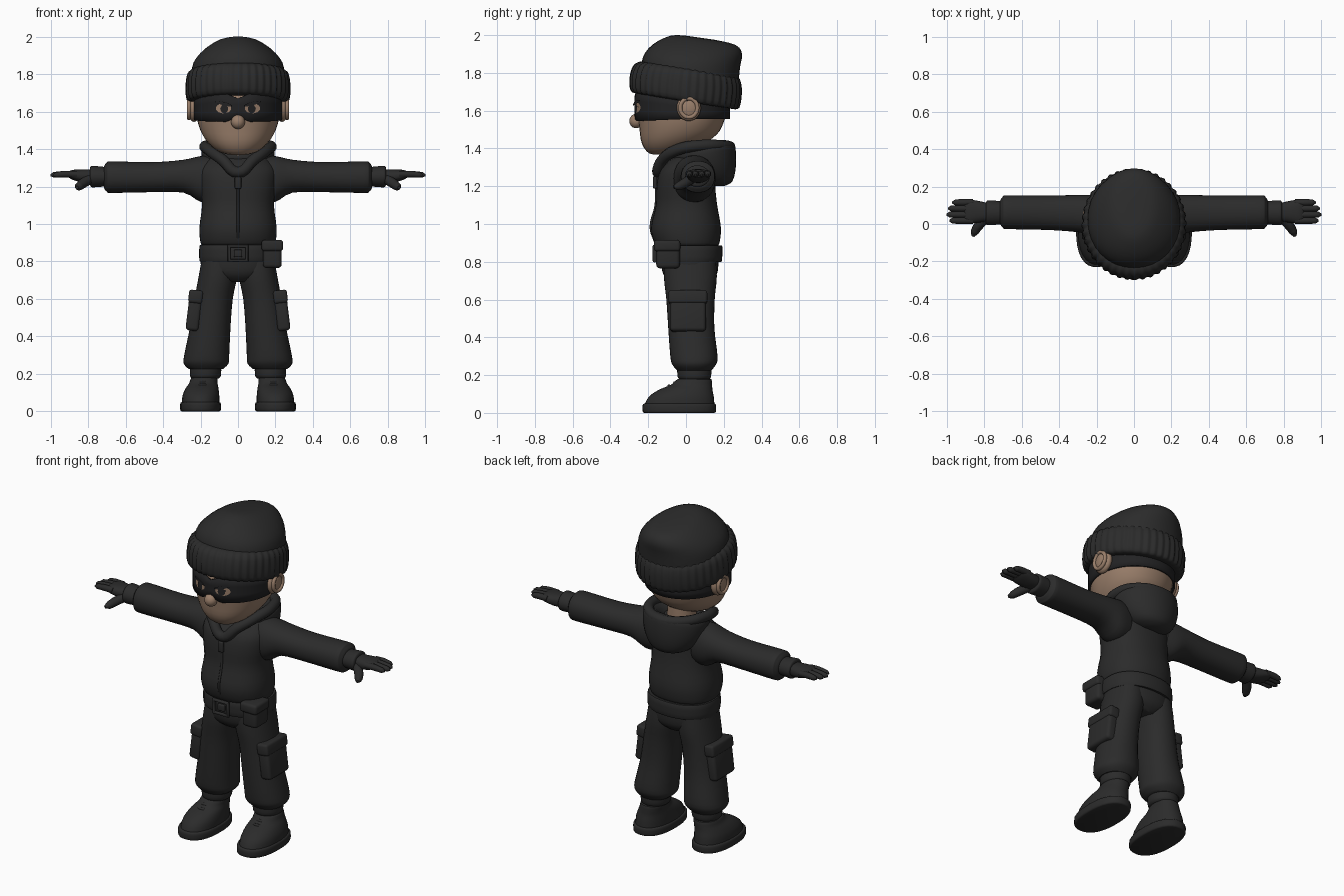
import bpy, bmesh
from math import sin, cos, pi, radians, sqrt
from mathutils import Vector, Matrix

cube = bpy.data.objects.get("Cube")
if cube:
    bpy.data.objects.remove(cube, do_unlink=True)


def material(name, rgb):
    m = bpy.data.materials.new(name)
    m.use_nodes = True
    m.diffuse_color = (*rgb, 1)
    bsdf = m.node_tree.nodes["Principled BSDF"]
    bsdf.inputs["Base Color"].default_value = (*rgb, 1)
    bsdf.inputs["Roughness"].default_value = 0.8
    return m


CLOTH = material("charcoal cloth", (0.024, 0.024, 0.024))
BLACK = material("mask black", (0.016, 0.016, 0.017))
SKIN = material("skin", (0.32, 0.21, 0.145))


def finish(ob, mat, mirror=False, angle=40):
    ob.data.materials.clear()
    ob.data.materials.append(mat)
    bpy.ops.object.select_all(action='DESELECT')
    ob.select_set(True)
    bpy.context.view_layer.objects.active = ob
    bpy.ops.object.shade_smooth_by_angle(angle=radians(angle))
    if mirror:
        ob.modifiers.new("Mirror", 'MIRROR').use_mirror_merge = False
    return ob


def from_bmesh(name, bm, mat, mirror=False, angle=40):
    bmesh.ops.recalc_face_normals(bm, faces=bm.faces)
    me = bpy.data.meshes.new(name)
    bm.to_mesh(me)
    bm.free()
    ob = bpy.data.objects.new(name, me)
    bpy.context.collection.objects.link(ob)
    return finish(ob, mat, mirror, angle)


def smooth_path(rows, steps=3):
    """Catmull-Rom interpolation through the given section rows."""
    rows = [Vector(r) for r in rows]
    out = []
    for i in range(len(rows) - 1):
        b, c = rows[i], rows[i + 1]
        a, d = rows[max(i - 1, 0)], rows[min(i + 2, len(rows) - 1)]
        for k in range(steps):
            t = k / steps
            out.append(0.5 * (2 * b + (c - a) * t + (2 * a - 5 * b + 4 * c - d) * t * t
                              + (3 * b - a - 3 * c + d) * t ** 3))
    return out + [rows[-1]]


def loft(name, mat, rows, n=32, power=2.0, along_x=False, mirror=False, rib=0.0, steps=3):
    """Skin oval sections: centre u, centre v, height, radius u, radius v, pitch in degrees."""
    bm = bmesh.new()
    rings = []
    for u, v, w, ru, rv, pitch in smooth_path([(*r, 0)[:6] for r in rows], steps):
        ring = []
        for i in range(n):
            a = 2 * pi * i / n
            c, s = cos(a), sin(a)
            k = (abs(c) ** power + abs(s) ** power) ** (-1 / power) + (rib if i % 4 < 2 else -rib)
            p = radians(pitch)
            co = (u + ru * c * k, v + rv * s * k * cos(p), w + rv * s * k * sin(p))
            ring.append(bm.verts.new((co[2], co[0], co[1]) if along_x else co))
        rings.append(ring)
    for lo, hi in zip(rings, rings[1:]):
        for i in range(n):
            j = (i + 1) % n
            bm.faces.new((lo[i], lo[j], hi[j], hi[i]))
    bm.faces.new(rings[0])
    bm.faces.new(rings[-1])
    return from_bmesh(name, bm, mat, mirror)


def box(name, mat, loc, size, bevel=0.015, tilt=0, mirror=False):
    bm = bmesh.new()
    m = Matrix.Translation(loc) @ Matrix.Rotation(radians(tilt), 4, 'Y') @ Matrix.Diagonal((*size, 1))
    bmesh.ops.create_cube(bm, size=1, matrix=m)
    bmesh.ops.bevel(bm, geom=bm.edges[:], offset=bevel, segments=3, profile=0.5, affect='EDGES')
    return from_bmesh(name, bm, mat, mirror)


def ball(name, mat, loc, scale, mirror=False):
    bm = bmesh.new()
    m = Matrix.Translation(loc) @ Matrix.Diagonal((*scale, 1))
    bmesh.ops.create_uvsphere(bm, u_segments=20, v_segments=12, radius=1, matrix=m)
    return from_bmesh(name, bm, mat, mirror)


def tube(name, mat, pts, r, taper=None, cyclic=False, handles='AUTO', mirror=False):
    cu = bpy.data.curves.new(name, 'CURVE')
    cu.dimensions = '3D'
    cu.bevel_depth, cu.bevel_resolution, cu.resolution_u = r, 3, 5
    cu.use_fill_caps = True
    sp = cu.splines.new('BEZIER')
    sp.bezier_points.add(len(pts) - 1)
    for i, (bp, p) in enumerate(zip(sp.bezier_points, pts)):
        bp.co = p
        bp.handle_left_type = bp.handle_right_type = handles
        bp.radius = taper[i] if taper else 1
    sp.use_cyclic_u = cyclic
    ob = bpy.data.objects.new(name, cu)
    bpy.context.collection.objects.link(ob)
    bpy.ops.object.select_all(action='DESELECT')
    ob.select_set(True)
    bpy.context.view_layer.objects.active = ob
    bpy.ops.object.convert(target='MESH')
    return finish(bpy.context.view_layer.objects.active, mat, mirror, 60)


# Head, ears, nose and neck
loft("head", SKIN, [(0, -.07, 1.375, .04, .06, 8), (0, -.055, 1.395, .11, .14, 9),
                    (0, -.035, 1.45, .172, .2, 7), (0, -.025, 1.52, .208, .222, 3),
                    (0, -.02, 1.6, .222, .235), (0, -.01, 1.7, .215, .225), (0, 0, 1.8, .15, .17)], power=2.15)
ball("ear", SKIN, (.235, .015, 1.615), (.034, .064, .07), mirror=True)
tube("ear_rim", SKIN, [(.262, .015 + .045 * cos(a * pi / 4), 1.615 + .05 * sin(a * pi / 4))
                       for a in range(8)], .011, cyclic=True, mirror=True)
ball("nose", SKIN, (0, -.264, 1.545), (.037, .036, .038))
loft("neck", SKIN, [(0, .04, 1.28, .085, .085), (0, .04, 1.47, .08, .08)])

# Eye mask: a band round the head that dips at the brow and narrows behind
MX, MY, MC = .23, .247, -.02
bm = bmesh.new()
cols = []
for i in range(64):
    a = 2 * pi * i / 64
    x, y = MX * sin(a), -MY * cos(a)
    front = max(0, cos(a))
    low = 1.555 + .03 * max(0, 1 - abs(x) / .06) * (front > 0) - .01 * front
    high = 1.66 + .045 * front - .035 * max(0, 1 - abs(x) / .08) * (front > 0)
    cols.append([bm.verts.new((x, y + MC, low + (high - low) * t / 3)) for t in range(4)])
for i, c in enumerate(cols):
    d = cols[(i + 1) % 64]
    for t in range(3):
        bm.faces.new((c[t], d[t], d[t + 1], c[t + 1]))
mask = from_bmesh("eye_mask", bm, BLACK)
solid = mask.modifiers.new("Thickness", 'SOLIDIFY')
solid.thickness, solid.offset = .012, 0


def face_patch(name, mat, cx, cz, rx, rz, lift, slant=0):
    """Thin oval lying on the front of the mask."""
    bm = bmesh.new()
    ring = []
    for i in range(20):
        a = 2 * pi * i / 20
        x = cx + rx * cos(a)
        y = MC - MY * sqrt(1 - (x / MX) ** 2) - lift
        ring.append(bm.verts.new((x, y, cz + rz * sin(a) + slant * (x - cx))))
    bm.faces.new(ring)
    return from_bmesh(name, bm, mat, mirror=True)


face_patch("eye_opening", SKIN, .077, 1.617, .041, .027, .009)
face_patch("pupil", BLACK, .073, 1.614, .02, .024, .013)
face_patch("eyebrow", BLACK, .077, 1.642, .046, .009, .015, .25)

# Knitted cap
loft("cap_dome", CLOTH, [(0, .02, 1.78, .25, .26, -8), (0, .03, 1.86, .238, .258, -6),
                         (0, .06, 1.925, .185, .238, -6), (0, .09, 1.972, .11, .175, -8),
                         (0, .07, 1.987, .035, .08, -8)], power=2.1)
loft("cap_cuff", CLOTH, [(0, .0, 1.648, .235, .25, -9), (0, -.005, 1.653, .262, .28, -9),
                         (0, -.005, 1.68, .275, .294, -9), (0, 0, 1.75, .276, .296, -8),
                         (0, .005, 1.805, .265, .28, -8), (0, .01, 1.825, .235, .25, -8)],
     n=160, rib=.012, steps=2)

# Hooded jacket
loft("jacket_body", CLOTH, [(0, .01, .885, .185, .155), (0, .005, .9, .2, .172), (0, 0, .98, .206, .185),
                            (0, .003, 1.1, .192, .162), (0, 0, 1.2, .203, .155), (0, .01, 1.29, .205, .145),
                            (0, .04, 1.35, .16, .11), (0, .05, 1.375, .1, .07)], power=2.3)
loft("hood_bag", CLOTH, [(0, .16, 1.2, .05, .04), (0, .145, 1.225, .12, .1), (0, .115, 1.29, .175, .15, 6),
                         (0, .095, 1.37, .195, .17, 10), (0, .09, 1.405, .18, .16, 10),
                         (0, .08, 1.41, .13, .12, 10), (0, .06, 1.36, .08, .08, 10)])
half = [(.08, -.125, 1.34), (.155, -.04, 1.395), (.175, .07, 1.415), (.12, .185, 1.415)]
rim = [(0, -.15, 1.275)] + half + [(0, .23, 1.41)] + [(-x, y, z) for x, y, z in reversed(half)]
tube("hood_rim", CLOTH, rim, .03, cyclic=True)
tube("zip", CLOTH, [(0, -.165, .91), (0, -.186, .98), (0, -.16, 1.1), (0, -.156, 1.2), (0, -.145, 1.28)], .007)
box("zip_pull", CLOTH, (0, -.165, 1.22), (.035, .022, .065), .007)

# Sleeves and gloves
loft("sleeve", CLOTH, [(.04, 1.24, .13, .1, .12), (.045, 1.24, .2, .11, .122), (.055, 1.255, .29, .1, .088),
                       (.06, 1.25, .45, .092, .08), (.063, 1.25, .67, .09, .084), (.063, 1.25, .7, .083, .078),
                       (.063, 1.25, .715, .06, .058)], along_x=True, mirror=True, power=2.2)
loft("glove_cuff", CLOTH, [(.06, 1.252, .69, .06, .05), (.06, 1.253, .765, .066, .057),
                           (.06, 1.254, .785, .064, .055), (.06, 1.255, .79, .05, .04)], along_x=True, mirror=True)
loft("palm", CLOTH, [(.062, 1.255, .76, .045, .036), (.065, 1.255, .82, .056, .036),
                     (.066, 1.262, .88, .064, .027), (.066, 1.264, .905, .055, .015)],
     along_x=True, mirror=True, power=2.4)
for name, y, tip in (("little", .115, .97), ("ring", .083, .992), ("middle", .05, 1.0), ("index", .018, .985)):
    tube(name + "_finger", CLOTH, [(.86, y, 1.265), (.92, y, 1.266), (tip - .016, y, 1.262), (tip, y, 1.26)],
         .0185, taper=(1, 1, .85, .3), mirror=True)
tube("thumb", CLOTH, [(.79, .03, 1.24), (.83, -.01, 1.215), (.85, -.042, 1.2), (.86, -.065, 1.195)], .026,
     taper=(1, 1, .85, .35), mirror=True)

# Trousers
loft("hips", CLOTH, [(0, .02, .92, .18, .15), (0, .02, .8, .2, .152), (0, .022, .73, .175, .14),
                     (0, .024, .69, .09, .1)], power=2.3)
loft("trouser_leg", CLOTH, [(.1, .022, .83, .09, .135), (.108, .023, .72, .102, .14), (.13, .024, .6, .102, .128),
                            (.148, .028, .45, .108, .122), (.167, .042, .3, .12, .125),
                            (.17, .043, .255, .119, .115), (.172, .044, .225, .09, .09)], power=2.2, mirror=True)
loft("ankle_cuff", CLOTH, [(.173, .044, .25, .07, .08), (.173, .044, .235, .083, .09),
                           (.174, .044, .19, .082, .088), (.175, .044, .175, .07, .075)], mirror=True)
box("cargo_pocket", CLOTH, (.234, .01, .53), (.07, .19, .2), .018, -7, mirror=True)
box("cargo_flap", CLOTH, (.226, .01, .612), (.075, .205, .07), .014, -7, mirror=True)

# Belt, buckle and pouch
loft("belt", CLOTH, [(0, .018, .8, .195, .16), (0, .018, .806, .206, .172), (0, .018, .88, .206, .174),
                     (0, .018, .886, .195, .16)], power=2.3)
tube("buckle_frame", CLOTH, [(-.047, -.165, .805), (.047, -.165, .805), (.047, -.165, .882), (-.047, -.165, .882)],
     .012, cyclic=True, handles='VECTOR')
box("buckle_plate", CLOTH, (0, -.16, .843), (.045, .02, .04), .006)
box("belt_pouch", CLOTH, (.183, -.095, .835), (.1, .125, .14), .02)
box("pouch_flap", CLOTH, (.183, -.1, .885), (.115, .14, .06), .016)

# Shoes with soles and laces
loft("shoe_sole", CLOTH, [(.2, -.035, 0, .1, .185), (.2, -.035, .008, .108, .194), (.2, -.035, .042, .108, .194),
                          (.2, -.035, .05, .1, .185)], power=2.4, mirror=True)
loft("shoe_upper", CLOTH, [(.2, -.035, .04, .1, .186), (.198, -.025, .085, .098, .172), (.192, -.002, .122, .088, .142),
                           (.185, .03, .15, .076, .108), (.18, .044, .178, .07, .09),
                           (.18, .044, .18, .05, .07)], power=2.2, mirror=True)
for y, z in ((-.12, .122), (-.09, .142), (-.06, .158)):
    tube("lace", CLOTH, [(.14, y + .03, z - .025), (.188, y, z), (.236, y + .03, z - .025)], .009, mirror=True)
